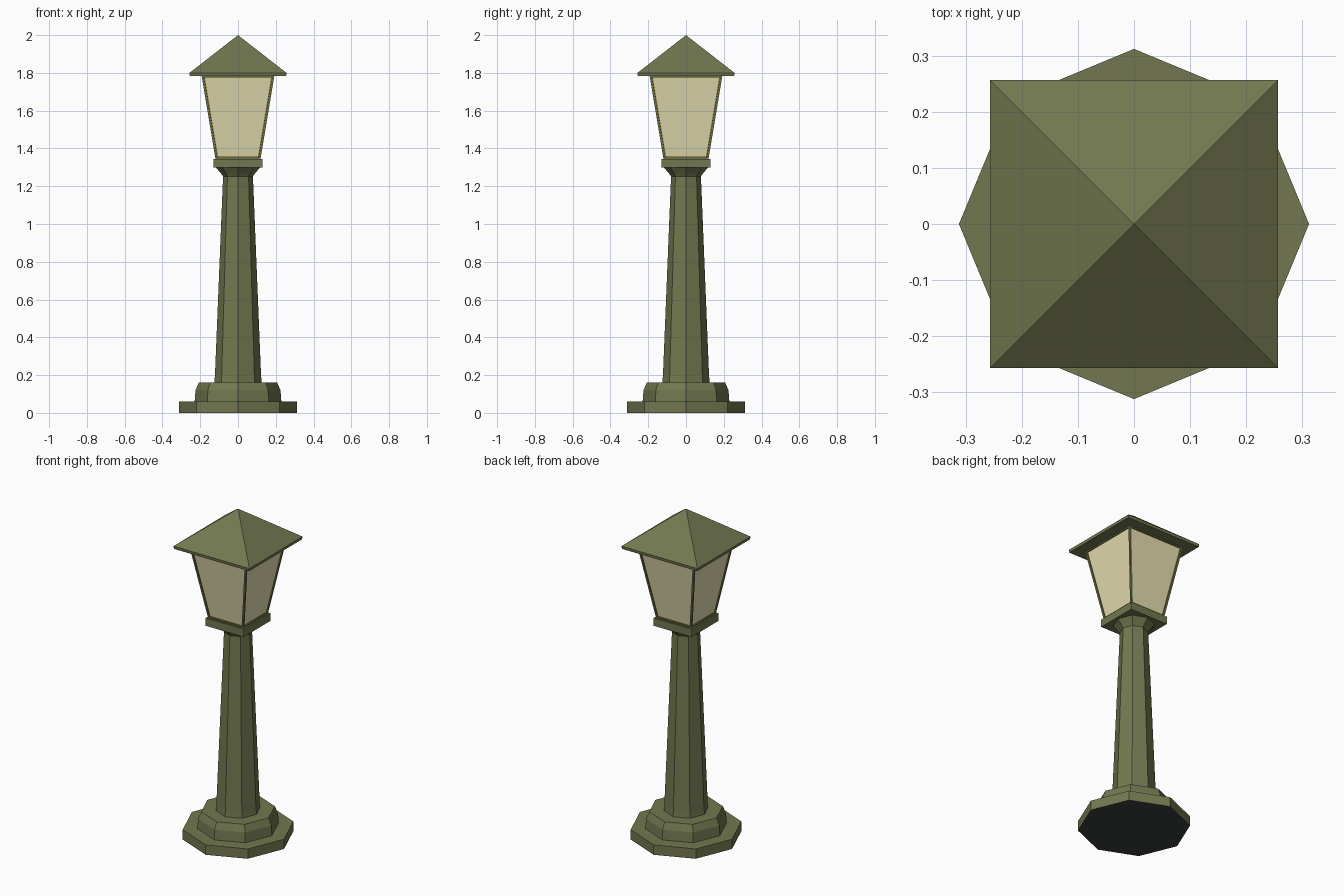
import bpy, bmesh, math

if "Cube" in bpy.data.objects:
    bpy.data.objects.remove(bpy.data.objects["Cube"])


def material(name, rgb):
    m = bpy.data.materials.new(name)
    m.diffuse_color = (*rgb, 1)
    m.use_nodes = True
    m.node_tree.nodes["Principled BSDF"].inputs["Base Color"].default_value = m.diffuse_color
    return m


olive = material("olive_paint", (0.168, 0.186, 0.080))
cream = material("cream_glass", (0.78, 0.73, 0.43))
gold = material("dull_gold_trim", (0.40, 0.27, 0.07))
dark = material("dark_underside", (0.045, 0.052, 0.050))


def finish(name, bm, mats):
    bmesh.ops.recalc_face_normals(bm, faces=bm.faces)
    me = bpy.data.meshes.new(name)
    bm.to_mesh(me)
    bm.free()
    for m in mats:
        me.materials.append(m)
    ob = bpy.data.objects.new(name, me)
    bpy.context.collection.objects.link(ob)
    return ob


def stacked(n, start, profile):
    """Closed n-sided solid through (radius, z) rings; radius 0 makes a point."""
    bm = bmesh.new()
    rings = []
    for r, z in profile:
        if r == 0:
            rings.append([bm.verts.new((0, 0, z))] * n)
        else:
            rings.append([bm.verts.new((r * math.cos(start + i * math.tau / n),
                                        r * math.sin(start + i * math.tau / n), z))
                          for i in range(n)])
    for a, b in zip(rings, rings[1:]):
        for i in range(n):
            j = (i + 1) % n
            bm.faces.new(list(dict.fromkeys((a[i], a[j], b[j], b[i]))))
    bm.faces.new(rings[0][::-1])
    if profile[-1][0] > 0:
        bm.faces.new(rings[-1])
    bm.normal_update()
    return bm


S = math.sqrt(2)   # half width to corner radius of a square
Q = math.pi / 4

# Octagonal foot with a dark underside, plinth and tapered post
bm = stacked(8, 0, [(0.312, 0), (0.312, 0.06)])
for f in bm.faces:
    f.material_index = int(f.normal.z < -0.9)
finish("foot", bm, [olive, dark])
finish("plinth", stacked(8, 0, [(0.23, 0.055), (0.225, 0.12), (0.207, 0.162)]), [olive])
finish("post", stacked(8, 0, [(0.126, 0.155), (0.122, 0.20), (0.079, 1.255)]), [olive])

# Flared collar and square plate under the lantern
finish("collar", stacked(8, 0, [(0.077, 1.25), (0.092, 1.27), (0.122, 1.305)]), [olive])
finish("lantern_plate", stacked(4, Q, [(0.129 * S, 1.298), (0.129 * S, 1.345)]), [olive])

# Lantern: tapered box with recessed panes, each edged by a thin trim
bm = stacked(4, Q, [(0.119 * S, 1.343), (0.193 * S, 1.787)])
panes = [f for f in bm.faces if abs(f.normal.z) < 0.8]
bmesh.ops.inset_individual(bm, faces=panes, thickness=0.011, use_even_offset=True)
bmesh.ops.inset_individual(bm, faces=panes, thickness=0.0005, depth=-0.006,
                           use_even_offset=True)
trim = bmesh.ops.inset_individual(bm, faces=panes, thickness=0.004,
                                  use_even_offset=True)["faces"]
for f in trim:
    f.material_index = 2
for f in panes:
    f.material_index = 1
finish("lantern", bm, [olive, cream, gold])

# Pyramid roof with a thin eave
finish("roof", stacked(4, Q, [(0.255 * S, 1.783), (0.257 * S, 1.80), (0, 2.0)]), [olive])
